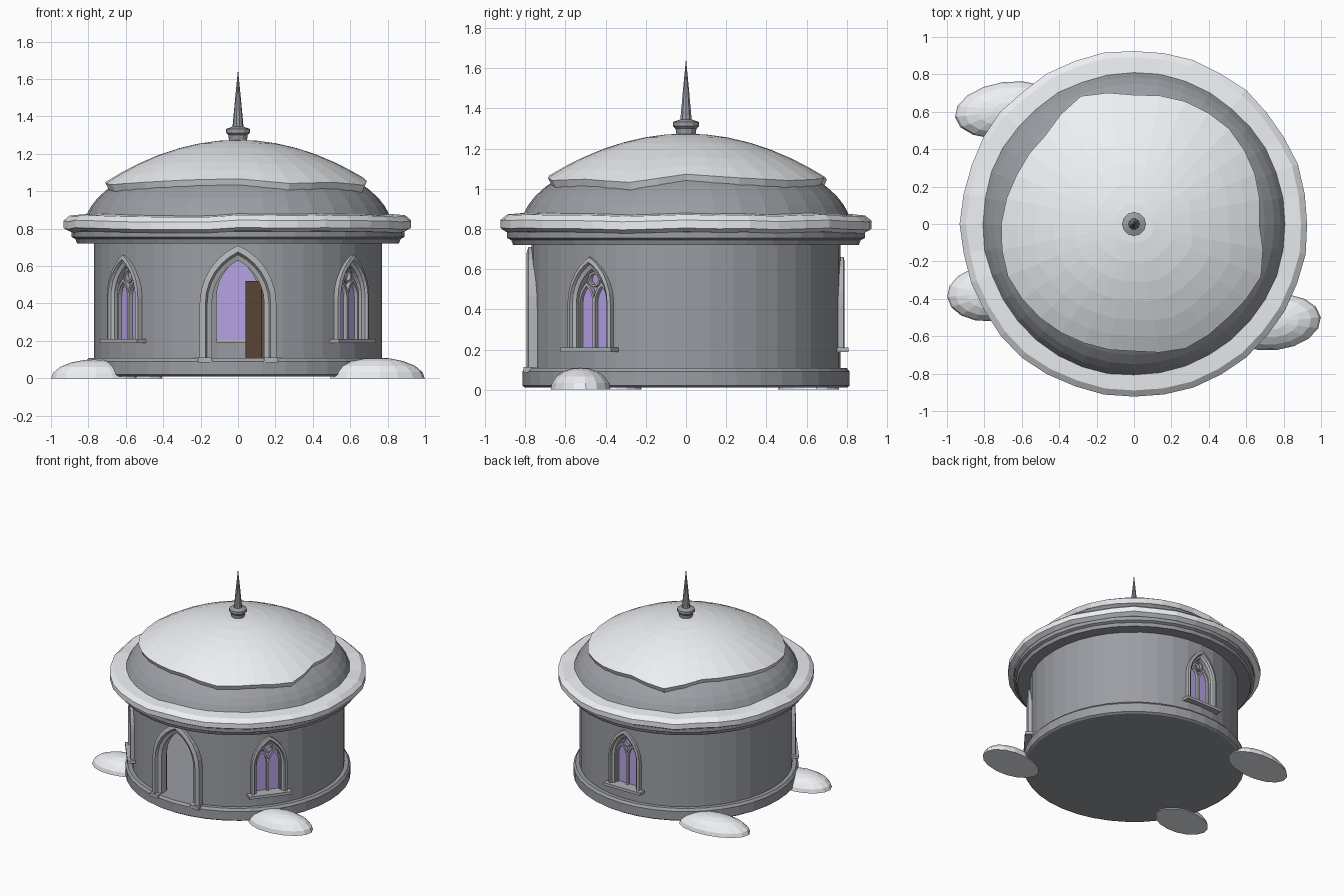
import bpy, bmesh, random
from math import sin, cos, pi, radians, sqrt
from mathutils import Matrix

if "Cube" in bpy.data.objects:
    bpy.data.objects.remove(bpy.data.objects["Cube"])

random.seed(4)


def material(name, rgb):
    m = bpy.data.materials.new(name)
    m.diffuse_color = (*rgb, 1)
    m.use_nodes = True
    m.node_tree.nodes["Principled BSDF"].inputs["Base Color"].default_value = m.diffuse_color
    return m


STONE = material("stone", (0.33, 0.34, 0.37))
TRIM = material("trim", (0.45, 0.46, 0.48))
SNOW = material("snow", (0.85, 0.87, 0.9))
GLASS = material("glass", (0.47, 0.36, 0.78))
WOOD = material("wood", (0.16, 0.1, 0.06))


def make(name, verts, faces, mat, matrix=Matrix()):
    bm = bmesh.new()
    vs = [bm.verts.new(v) for v in verts]
    for f in faces:
        bm.faces.new([vs[i] for i in f])
    bmesh.ops.remove_doubles(bm, verts=bm.verts, dist=1e-5)
    bmesh.ops.recalc_face_normals(bm, faces=bm.faces)
    me = bpy.data.meshes.new(name)
    bm.to_mesh(me)
    bm.free()
    me.materials.append(mat)
    ob = bpy.data.objects.new(name, me)
    ob.matrix_world = matrix
    bpy.context.collection.objects.link(ob)
    return ob


def lathe(name, profile, n, mat, loop=False, wobble=0.0, matrix=Matrix()):
    """Spin an (r, z) profile around z."""
    k = len(profile)
    verts = []
    for i in range(n):
        a = 2 * pi * i / n
        dr, dz = random.uniform(-wobble, wobble), random.uniform(-wobble, wobble)
        verts += [((r + dr * (r > 0)) * cos(a), (r + dr * (r > 0)) * sin(a), z + dz * (r > 0))
                  for r, z in profile]
    faces = []
    for i in range(n):
        p, q = i * k, (i + 1) % n * k
        for j in range(k if loop else k - 1):
            f = (j + 1) % k
            quad = [p + j, q + j, q + f, p + f]
            if profile[j][0] == 0:
                quad = [p + j, q + f, p + f]
            elif profile[f][0] == 0:
                quad = [p + j, q + j, p + f]
            faces.append(quad)
    return make(name, verts, faces, mat, matrix)


def arch(hw, apex, z0, zs, cx=0.0, n=7):
    """Outline of a pointed arch, right foot to left foot."""
    h = apex - zs
    c = (h * h - hw * hw) / (2 * hw)
    side = [(hw, z0)]
    for i in range(n):
        z = h * sin(pi / 2 * i / n)
        side.append((sqrt((hw + c) ** 2 - z * z) - c, zs + z))
    return ([(cx + x, z) for x, z in side] + [(cx, apex)]
            + [(cx - x, z) for x, z in reversed(side)])


def arch_frame(name, rings, zs, z0, mat, matrix, cx=0.0):
    """Moulding through (half width, apex, depth) arches, closed in section."""
    outlines = [[(x, -d, z) for x, z in arch(hw, ap, z0, zs, cx)] for hw, ap, d in rings]
    m, k = len(outlines[0]), len(rings)
    verts = [v for o in outlines for v in o]
    faces = [[j * m + i, j * m + i + 1, (j + 1) % k * m + i + 1, (j + 1) % k * m + i]
             for j in range(k) for i in range(m - 1)]
    faces += [[j * m for j in range(k)], [j * m + m - 1 for j in range(k)]]
    return make(name, verts, faces, mat, matrix)


def arch_slab(name, hw, apex, z0, zs, d0, d1, mat, matrix):
    o = arch(hw, apex, z0, zs)
    m = len(o)
    verts = [(x, -d, z) for d in (d0, d1) for x, z in o]
    faces = [list(range(m)), list(range(m, 2 * m))]
    faces += [[i, (i + 1) % m, m + (i + 1) % m, m + i] for i in range(m)]
    return make(name, verts, faces, mat, matrix)


def box(name, x, y, z, mat, matrix=Matrix()):
    verts = [(a, b, c) for a in x for b in y for c in z]
    faces = [(0, 1, 3, 2), (4, 5, 7, 6), (0, 1, 5, 4), (2, 3, 7, 6), (0, 2, 6, 4), (1, 3, 7, 5)]
    return make(name, verts, faces, mat, matrix)


def facing(deg):
    return Matrix.Rotation(radians(deg + 90), 4, 'Z')


def cut(ob, cutter):
    mod = ob.modifiers.new("opening", 'BOOLEAN')
    mod.operation = 'DIFFERENCE'
    mod.solver = 'EXACT'
    mod.object = cutter
    bpy.context.view_layer.objects.active = ob
    bpy.ops.object.modifier_apply(modifier=mod.name)
    bpy.data.objects.remove(cutter)


# plinth with floor, hollow round wall
lathe("plinth", [(0, 0.01), (0.80, 0.01), (0.815, 0.02), (0.815, 0.09), (0.80, 0.108), (0, 0.108)], 40, STONE)
wall = lathe("wall", [(0.77, 0.10), (0.77, 0.74), (0.70, 0.74), (0.70, 0.10)], 40, STONE, loop=True)

# windows: opening, frame, sill, pane and tracery
for deg in (-38, -142, 90):
    m = facing(deg)
    cut(wall, arch_slab("cutter", 0.115, 0.635, 0.195, 0.43, 0.6, 0.9, STONE, m))
    arch_frame("window_frame", [(0.135, 0.66, 0.72), (0.135, 0.66, 0.785), (0.118, 0.635, 0.79),
                                (0.112, 0.625, 0.775), (0.095, 0.60, 0.765), (0.095, 0.60, 0.72)],
               0.43, 0.2, TRIM, m)
    box("window_sill", (-0.16, 0.16), (-0.81, -0.71), (0.188, 0.21), TRIM, m)
    arch_slab("window_pane", 0.113, 0.63, 0.2, 0.43, 0.712, 0.722, GLASS, m)
    for s in (-1, 1):
        arch_frame("window_lancet", [(0.05, 0.535, 0.72), (0.05, 0.535, 0.745),
                                     (0.039, 0.515, 0.745), (0.039, 0.515, 0.72)],
                   0.43, 0.2, TRIM, m, cx=s * 0.047)
    lathe("window_roundel", [(0.038, -0.012), (0.038, 0.012), (0.027, 0.012), (0.027, -0.012)], 12, TRIM,
          loop=True, matrix=m @ Matrix.Translation((0, -0.733, 0.55)) @ Matrix.Rotation(pi / 2, 4, 'X'))

# doorway and open door leaf
m = facing(-90)
cut(wall, arch_slab("cutter", 0.15, 0.65, 0.05, 0.40, 0.6, 0.9, STONE, m))
arch_frame("door_frame", [(0.205, 0.71, 0.70), (0.205, 0.71, 0.785), (0.175, 0.675, 0.795),
                          (0.165, 0.66, 0.775), (0.14, 0.63, 0.765), (0.14, 0.63, 0.70)],
           0.40, 0.09, TRIM, m)
for s in (-1, 1):
    box("door_frame_foot", sorted((s * 0.14, s * 0.215)), (-0.808, -0.70), (0.085, 0.112), TRIM)
box("door_leaf", (-0.25, 0), (-0.012, 0.012), (0.109, 0.52), WOOD,
    Matrix.Translation((0.138, -0.70, 0)) @ Matrix.Rotation(radians(-70), 4, 'Z'))

# cornice, snow lying on it, dome
lathe("cornice", [(0.74, 0.72), (0.86, 0.72), (0.87, 0.745), (0.89, 0.755), (0.89, 0.785), (0.74, 0.80)],
      36, STONE, loop=True)
lathe("cornice_snow", [(0.78, 0.78), (0.895, 0.782), (0.928, 0.80), (0.928, 0.84), (0.895, 0.867), (0.78, 0.877)],
      36, SNOW, loop=True, wobble=0.006)
lathe("dome", [(0.82, 0.82), (0.812, 0.87), (0.785, 0.92), (0.75, 0.965), (0.70, 1.01), (0.6, 1.08),
               (0.4, 1.17), (0, 1.23)], 36, STONE)

# drooping snow cap with a wavy edge
edge = [.67, .70, .72, .71, .69, .74, .67, .68, .71, .73, .71, .69, .68, .72, .71, .735]
n, verts, faces = 32, [], []
for i in range(n):
    a = 2 * pi * i / n
    R = (edge[i // 2] + edge[(i + 1) // 2 % 16]) / 2
    height = lambda r: 1.275 - 0.45 * r * r
    ring = [(R * t, height(R * t)) for t in (0, 0.15, 0.3, 0.45, 0.6, 0.75, 0.88, 1)]
    ring += [(R - 0.02, height(R) - 0.042), (R - 0.12, height(R) - 0.025)]
    verts += [(r * cos(a), r * sin(a), z) for r, z in ring]
    k = len(ring)
    p, q = i * k, (i + 1) % n * k
    faces.append((p, p + 1, q + 1))
    faces += [(p + j, p + j + 1, q + j + 1, q + j) for j in range(1, k - 1)]
make("dome_snow", verts, faces, SNOW)

# finial
lathe("finial_base", [(0, 1.25), (0.045, 1.25), (0.052, 1.30), (0.064, 1.312), (0.064, 1.333), (0.03, 1.345),
                      (0, 1.345)], 12, STONE)
lathe("finial_spike", [(0, 1.33), (0.03, 1.34), (0.015, 1.50), (0, 1.65)], 10, STONE)

# snow drifts against the plinth
for x, y, rx, ry, rz, rot in ((0.745, -0.525, 0.255, 0.15, 0.11, 6), (-0.77, -0.37, 0.23, 0.15, 0.10, 5),
                              (-0.68, 0.61, 0.28, 0.15, 0.10, 8)):
    dome = [(0, 0)] + [(cos(t), sin(t)) for t in (0, 0.3, 0.65, 1.0, 1.3)] + [(0, 1)]
    lathe("snow_drift", dome, 16, SNOW, matrix=Matrix.Translation((x, y, 0))
          @ Matrix.Rotation(radians(rot), 4, 'Z') @ Matrix.Diagonal((rx, ry, rz, 1)))
